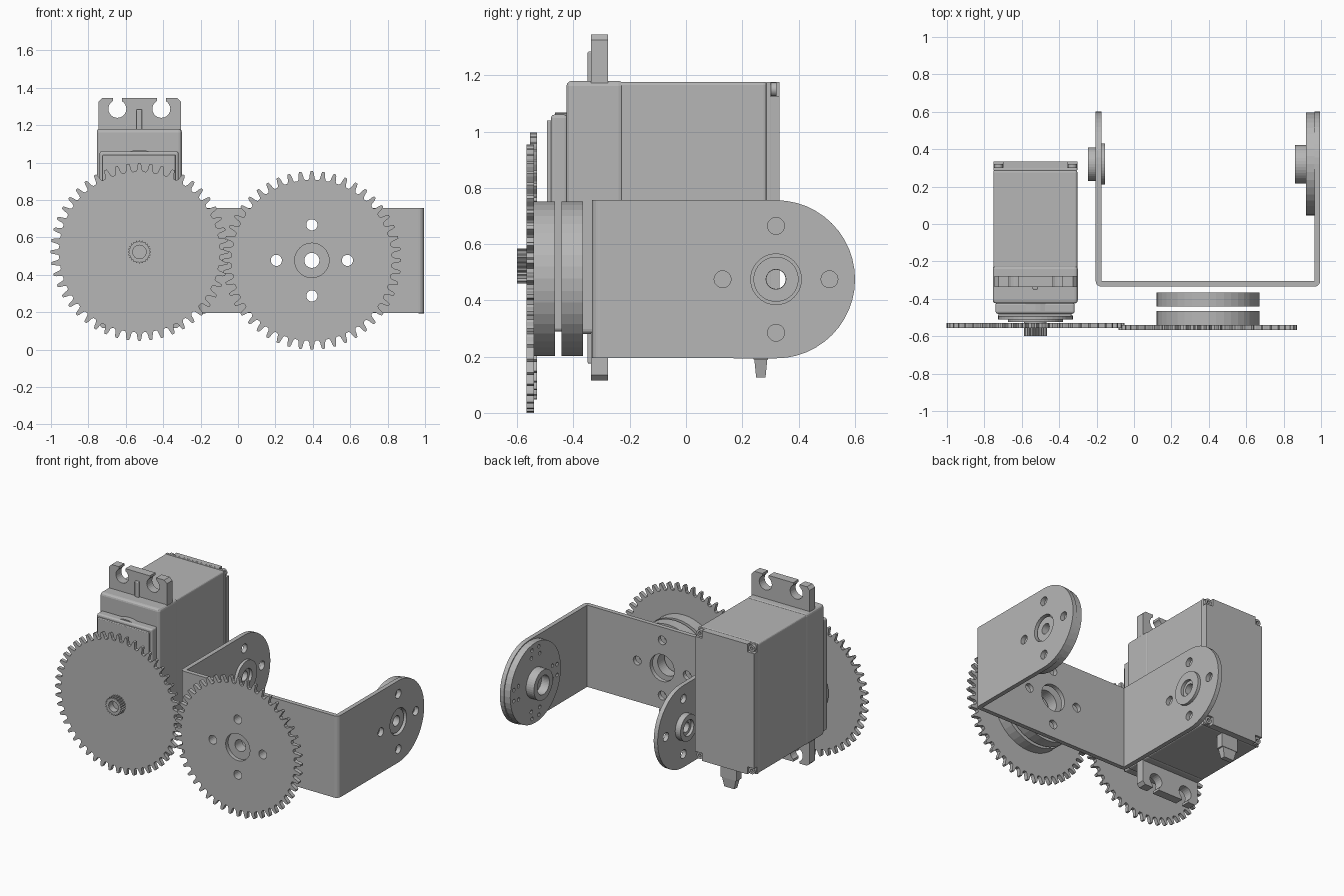
import bpy, bmesh
from math import sin, cos, pi, radians
from mathutils import Matrix, Vector

cube = bpy.data.objects.get("Cube")
if cube:
    bpy.data.objects.remove(cube)

grey = bpy.data.materials.new("plain grey")
grey.use_nodes = True
grey.diffuse_color = (0.47, 0.47, 0.47, 1)
grey.node_tree.nodes["Principled BSDF"].inputs["Base Color"].default_value = (0.47, 0.47, 0.47, 1)

X, Y, Z = Vector((1, 0, 0)), Vector((0, 1, 0)), Vector((0, 0, 1))
PLANES = {"front": (X, Z, -Y), "side": (Y, Z, X), "top": (X, Y, Z)}


def add(name, mesh):
    obj = bpy.data.objects.new(name, mesh)
    mesh.materials.clear()
    mesh.materials.append(grey)
    bpy.context.collection.objects.link(obj)
    return obj


def plate(name, outlines, plane, lo, hi):
    """Extrude outlines (first is the rim, the rest are holes) between two depths."""
    curve = bpy.data.curves.new(name, "CURVE")
    curve.dimensions, curve.fill_mode = "2D", "BOTH"
    curve.extrude = (hi - lo) / 2
    for pts in outlines:
        spline = curve.splines.new("POLY")
        spline.points.add(len(pts) - 1)
        for p, (u, v) in zip(spline.points, pts):
            p.co = (u, v, 0, 1)
        spline.use_cyclic_u = True
    temp = bpy.data.objects.new(name, curve)
    bpy.context.collection.objects.link(temp)
    deps = bpy.context.evaluated_depsgraph_get()
    mesh = bpy.data.meshes.new_from_object(temp.evaluated_get(deps))
    bpy.data.objects.remove(temp)
    u, v, n = PLANES[plane]
    mid = (lo + hi) / 2 * (-1 if plane == "front" else 1)
    frame = Matrix((u, v, n)).transposed().to_4x4()
    bm = bmesh.new()
    bm.from_mesh(mesh)
    bmesh.ops.remove_doubles(bm, verts=bm.verts, dist=0.0001)
    bmesh.ops.transform(bm, matrix=frame @ Matrix.Translation((0, 0, mid)), verts=bm.verts)
    bmesh.ops.recalc_face_normals(bm, faces=bm.faces)
    bm.to_mesh(mesh)
    bm.free()
    mesh.shade_flat()
    return add(name, mesh)


def box(name, lo, hi, bevel=0.0, taper=1.0):
    lo, hi = Vector(lo), Vector(hi)
    bm = bmesh.new()
    bmesh.ops.create_cube(bm, size=1)
    for v in bm.verts:
        if v.co.z < 0:
            v.co.xy *= taper
        v.co = (lo + hi) / 2 + v.co * (hi - lo)
    mesh = bpy.data.meshes.new(name)
    bm.to_mesh(mesh)
    bm.free()
    obj = add(name, mesh)
    if bevel:
        mod = obj.modifiers.new("soft edges", "BEVEL")
        mod.width, mod.segments = bevel, 3
    return obj


def arc(c, r, start, end, n):
    angles = [radians(start + (end - start) * i / n) for i in range(n + 1)]
    return [(c[0] + r * cos(a), c[1] + r * sin(a)) for a in angles]


def circle(c, r, n=40):
    return arc(c, r, 0, 360, n)[:-1]


def four_holes(c, r=0.03, dist=0.19):
    return [circle(p, r, 20) for p in circle(c, dist, 4)]


def gear(c, root, tip, teeth, turn=0.0):
    step = 2 * pi / teeth
    shape = ((-0.36, 0), (-0.25, 0.2), (-0.17, 0.75), (-0.1, 1),
             (0.1, 1), (0.17, 0.75), (0.25, 0.2), (0.36, 0))
    pts = []
    for i in range(teeth):
        for offset, rise in shape:
            a = pi / 2 + (i + offset + turn) * step
            r = root + (tip - root) * rise
            pts.append((c[0] + r * cos(a), c[1] + r * sin(a)))
    return pts


# Gears, with the splined hub of the driving one
drive, driven, pivot = (-0.527, 0.522), (0.395, 0.477), (0.32, 0.475)
plate("drive_gear", [gear(drive, 0.43, 0.475, 48)], "front", -0.555, -0.53)
plate("drive_hub", [gear(drive, 0.055, 0.062, 24), circle(drive, 0.036)], "front", -0.6, -0.555)
plate("driven_gear", [gear(driven, 0.43, 0.477, 48), circle(driven, 0.092)] + four_holes(driven),
      "front", -0.567, -0.54)

# Pair of discs between the driven gear and the bracket
for name, bore, lo, hi in (("front_disc", 0.04, -0.54, -0.465), ("rear_disc", 0.078, -0.442, -0.367)):
    plate(name, [circle(driven, 0.275), circle(driven, bore)] + four_holes(driven), "front", lo, hi)

# Bent bracket: front web, rounded bends and two round-ended arms
LOW, HIGH = 0.195, 0.757
web = [(-0.175, LOW), (0.965, LOW), (0.965, HIGH), (-0.175, HIGH)]
plate("bracket_web", [web, circle(driven, 0.092)] + four_holes(driven), "front", -0.335, -0.305)
arm = [(-0.305, LOW)] + arc(pivot, 0.281, -90, 90, 24) + [(-0.305, HIGH)]
for side, x, bend, start in (("right", -0.205, -0.175, 180), ("left", 0.965, 0.965, 270)):
    plate(side + "_bracket_arm", [arm, circle(pivot, 0.09)] + four_holes(pivot), "side", x, x + 0.03)
    corner = [(bend, -0.305)] + arc((bend, -0.305), 0.03, start, start + 90, 6)
    plate(side + "_bracket_bend", [corner], "top", LOW, HIGH)

# Output horn inside the left arm
dots = []
for k in range(4):
    for turn, r in ((-14, 0.19), (14, 0.19), (-9, 0.238), (9, 0.238)):
        a = radians(90 * k + turn)
        dots.append(circle((pivot[0] + r * cos(a), pivot[1] + r * sin(a)), 0.013, 10))
plate("horn_disc", [circle(pivot, 0.275), circle(pivot, 0.035)] + dots, "side", 0.92, 0.965)
plate("horn_boss", [circle(pivot, 0.103), circle(pivot, 0.065)], "side", 0.86, 0.92)
plate("horn_collar", [circle(pivot, 0.08), circle(pivot, 0.035)], "side", 0.965, 0.98)

# Bearing in the right arm
plate("bearing_body", [circle(pivot, 0.09), circle(pivot, 0.055)], "side", -0.245, -0.155)
plate("bearing_flange", [circle(pivot, 0.11), circle(pivot, 0.075)], "side", -0.175, -0.155)
plate("bearing_core", [circle(pivot, 0.056), circle(pivot, 0.034)], "side", -0.225, -0.175)

# Servo case in stacked sections
box("case_front", (-0.755, -0.425, 0.28), (-0.3, -0.222, 1.18), 0.018)
box("case_middle", (-0.752, -0.24, 0.283), (-0.303, 0.288, 1.177), 0.012)
box("case_back", (-0.752, 0.285, 0.283), (-0.303, 0.302, 1.177), 0.004)
box("gearbox_cover", (-0.74, -0.48, 0.29), (-0.318, -0.42, 1.06), 0.012)
box("gearbox_lip", (-0.725, -0.495, 0.305), (-0.333, -0.475, 1.04), 0.005)
plate("gearbox_bulge", [circle((-0.527, 0.9), 0.168)], "front", -0.465, -0.42)
plate("output_collar", [circle(drive, 0.2)], "front", -0.51, -0.49)
plate("output_seat", [circle(drive, 0.147)], "front", -0.523, -0.505)
plate("output_shaft", [circle(drive, 0.06)], "front", -0.535, -0.52)

# Back cover with notched corners and a screw in each
CX, CZ, HW, HH, NOTCH = -0.5275, 0.73, 0.2245, 0.447, 0.052
cover = []
for sx, sz in ((1, 1), (-1, 1), (-1, -1), (1, -1)):
    notch = [(HW, HH - NOTCH), (HW - NOTCH, HH - NOTCH), (HW - NOTCH, HH)]
    if sx * sz < 0:
        notch.reverse()
    cover += [(CX + sx * u, CZ + sz * v) for u, v in notch]
    screw = (CX + sx * (HW - 0.027), CZ + sz * (HH - 0.027))
    plate("cover_screw", [circle(screw, 0.024, 20), circle(screw, 0.011, 6)], "front", 0.3, 0.322)
plate("back_cover", [cover], "front", 0.3, 0.333)

# Mounting ears with keyhole slots, one at each end
ear = [(-0.745, 1.17), (-0.745, 1.325), (-0.725, 1.345)]
for x in (-0.645, -0.41):
    key = arc((x, 1.287), 0.048, 120, 420, 20)
    ear += [(key[0][0], 1.345)] + key + [(key[-1][0], 1.345)]
ear += [(-0.325, 1.345), (-0.305, 1.325), (-0.305, 1.17)]
for name, flip in (("upper", 1), ("lower", -1)):
    pts = [(u, CZ + flip * (v - CZ)) for u, v in ear]
    plate(name + "_ear", [pts], "front", -0.337, -0.278)
    rib = sorted(CZ + flip * h for h in (0.44, 0.555))
    box(name + "_ear_rib", (-0.543, -0.35, rib[0]), (-0.512, -0.33, rib[1]), 0.006)

# Cable boot under the case
box("cable_boot_top", (-0.59, 0.24, 0.19), (-0.465, 0.292, 0.285))
box("cable_boot", (-0.58, 0.243, 0.125), (-0.475, 0.289, 0.19), taper=0.72)
